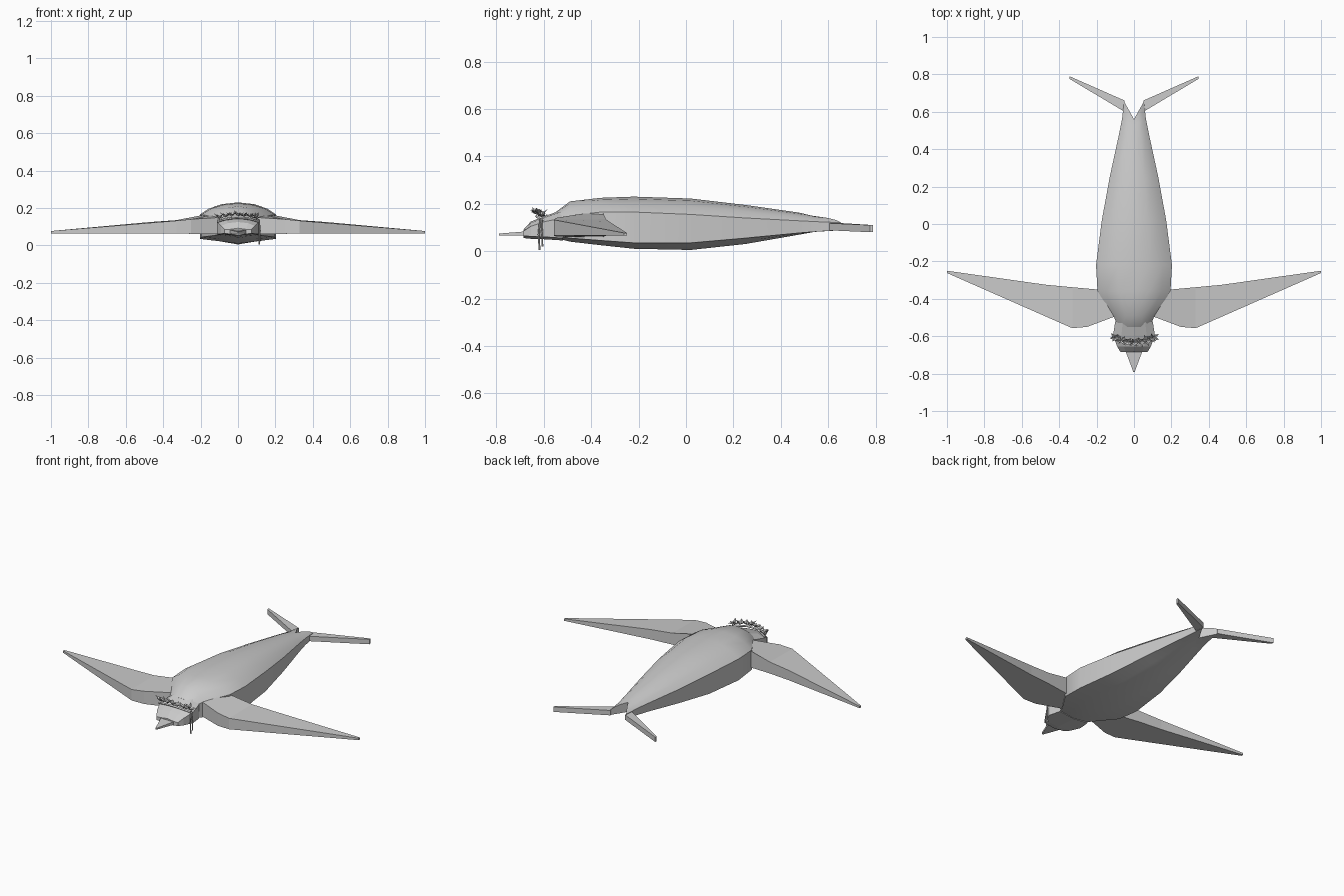
import bpy, bmesh, math, random
from mathutils import Vector, Matrix

if "Cube" in bpy.data.objects:
    bpy.data.objects.remove(bpy.data.objects["Cube"])

random.seed(4)


def make(name, verts, faces, smooth=None, mirror=False):
    me = bpy.data.meshes.new(name)
    me.from_pydata(verts, [], faces)
    bm = bmesh.new()
    bm.from_mesh(me)
    bmesh.ops.recalc_face_normals(bm, faces=bm.faces)
    bm.to_mesh(me)
    bm.free()
    ob = bpy.data.objects.new(name, me)
    bpy.context.collection.objects.link(ob)
    if mirror:
        ob.modifiers.new("Mirror", 'MIRROR').use_clip = True
    if smooth:
        bpy.ops.object.select_all(action='DESELECT')
        ob.select_set(True)
        bpy.context.view_layer.objects.active = ob
        bpy.ops.object.shade_smooth_by_angle(angle=math.radians(smooth))
    return ob


def loft(name, rings, smooth=None):
    n = len(rings[0])
    verts = [p for r in rings for p in r]
    faces = [(a * n + i, a * n + (i + 1) % n, (a + 1) * n + (i + 1) % n, (a + 1) * n + i)
             for a in range(len(rings) - 1) for i in range(n)]
    # fan caps meet at a middle point so notched ends stay clean
    for start, ring in ((0, rings[0]), ((len(rings) - 1) * n, rings[-1])):
        c = len(verts)
        top, bot = Vector(ring[0]), Vector(ring[n // 2])
        verts.append(tuple((top + bot) / 2))
        faces += [(start + i, start + (i + 1) % n, c) for i in range(n)]
    return make(name, verts, faces, smooth)


def slab(name, pts):
    """Mirrored plate; each point is x, y, bottom z, top z."""
    n = len(pts)
    verts = [(x, y, b) for x, y, b, t in pts] + [(x, y, t) for x, y, b, t in pts]
    faces = [tuple(range(n)), tuple(range(n, 2 * n))]
    faces += [(i, (i + 1) % n, n + (i + 1) % n, n + i) for i in range(n)]
    return make(name, verts, faces, mirror=True)


# Body: y, half width, top, shoulder, lower side, belly, centre y offset
sections = [
    (-0.55, 0.085, 0.165, 0.135, 0.065, 0.055, 0),
    (-0.49, 0.11, 0.21, 0.15, 0.055, 0.04, 0),
    (-0.36, 0.195, 0.225, 0.165, 0.045, 0.025, 0),
    (-0.22, 0.203, 0.23, 0.165, 0.035, 0.01, 0),
    (0.02, 0.172, 0.222, 0.155, 0.035, 0.005, 0),
    (0.25, 0.13, 0.195, 0.14, 0.055, 0.03, 0),
    (0.48, 0.08, 0.162, 0.128, 0.077, 0.07, 0),
    (0.56, 0.064, 0.15, 0.124, 0.083, 0.08, -0.03),
    (0.655, 0.053, 0.143, 0.12, 0.088, 0.085, -0.095)]
rings = []
for y, w, t, s, l, b, off in sections:
    half = [(0.42 * w, y + off * 0.58, s + (t - s) * 0.86),
            (0.76 * w, y + off * 0.24, s + (t - s) * 0.5),
            (w, y, s), (w, y, l), (0.5 * w, y + off * 0.5, (l + b) / 2)]
    rings.append([(0, y + off, t)] + half + [(0, y + off, b)]
                 + [(-x, yy, z) for x, yy, z in reversed(half)])
loft("body", rings, 30)

# Head: faceted wedge
rings = []
for y, w, t, s, b in [(-0.685, 0.072, 0.092, 0.085, 0.065), (-0.655, 0.09, 0.125, 0.105, 0.062),
                      (-0.595, 0.112, 0.148, 0.125, 0.06), (-0.52, 0.10, 0.175, 0.14, 0.055)]:
    rings.append([(0, y, t), (0.6 * w, y, t - 0.006), (w, y, s), (w, y, b), (0, y, b - 0.01),
                  (-w, y, b), (-w, y, s), (-0.6 * w, y, t - 0.006)])
loft("head", rings)

# Beak
make("beak", [(-0.045, -0.68, 0.065), (0.045, -0.68, 0.065), (0.045, -0.68, 0.083),
              (-0.045, -0.68, 0.083), (-0.004, -0.79, 0.065), (0.004, -0.79, 0.065),
              (0.004, -0.79, 0.074), (-0.004, -0.79, 0.074)],
     [(0, 1, 2, 3), (4, 5, 6, 7), (0, 1, 5, 4), (1, 2, 6, 5), (2, 3, 7, 6), (3, 0, 4, 7)])

# Wings: thick root block, then tapering blade
slab("wing_root", [(0.09, -0.49, 0.06, 0.15), (0.25, -0.55, 0.062, 0.14), (0.33, -0.557, 0.065, 0.132),
                   (0.33, -0.338, 0.065, 0.135), (0.20, -0.35, 0.06, 0.16), (0.10, -0.36, 0.06, 0.17)])
slab("wing_blade", [(0.33, -0.557, 0.065, 0.132), (1.0, -0.262, 0.065, 0.077), (1.0, -0.25, 0.065, 0.077),
                    (0.47, -0.325, 0.065, 0.125), (0.33, -0.338, 0.065, 0.135)])

# Forked tail
slab("tail_feather", [(0.05, 0.60, 0.088, 0.118), (0.345, 0.776, 0.08, 0.11),
                      (0.345, 0.79, 0.08, 0.11), (0.05, 0.66, 0.088, 0.118)])


# Flower wreath: thin pointed petals gathered in small blossoms
verts, faces = [], []


def petal(origin, direction, length, width):
    d = direction.normalized()
    side = d.cross(Vector((0, 0, 1)))
    side = side.normalized() if side.length > 0.01 else Vector((1, 0, 0))
    up = side.cross(d) * length * 0.12
    k = len(verts)
    mid = origin + d * length * 0.5
    verts.extend([origin, mid + side * width + up, origin + d * length, mid - side * width + up, mid])
    faces.extend([(k, k + 1, k + 4), (k + 1, k + 2, k + 4), (k + 2, k + 3, k + 4), (k + 3, k, k + 4)])


count = 7
for i in range(count):
    u = -1 + 2 * i / (count - 1)
    c = Vector((0.1 * u, -0.632 + 0.022 * u * u, 0.155 - 0.012 * u * u))
    for j in range(6):
        a = math.tau * j / 6 + i
        petal(c, Vector((math.cos(a), 0.7 * math.sin(a), random.uniform(0.2, 1.0))),
              random.uniform(0.03, 0.045), 0.009)
make("flower_wreath", [tuple(v) for v in verts], faces)

# Wreath band and hanging sprig
def tube(name, pts, r):
    cu = bpy.data.curves.new(name, 'CURVE')
    cu.dimensions = '3D'
    cu.bevel_depth = r
    cu.bevel_resolution = 0
    sp = cu.splines.new('POLY')
    sp.points.add(len(pts) - 1)
    for p, q in zip(sp.points, pts):
        p.co = (*q, 1)
    cu.use_fill_caps = True
    bpy.context.collection.objects.link(bpy.data.objects.new(name, cu))


tube("wreath_band", [(0.11 * u, -0.632 + 0.025 * u * u, 0.148 - 0.02 * u * u)
                     for u in (-1, -0.6, -0.2, 0.2, 0.6, 1)], 0.006)
tube("ribbon_front", [(0.112, -0.615, 0.14), (0.113, -0.622, 0.07), (0.113, -0.618, 0.004)], 0.004)
tube("ribbon_back", [(0.112, -0.61, 0.14), (0.118, -0.608, 0.08), (0.116, -0.606, 0.02)], 0.004)
